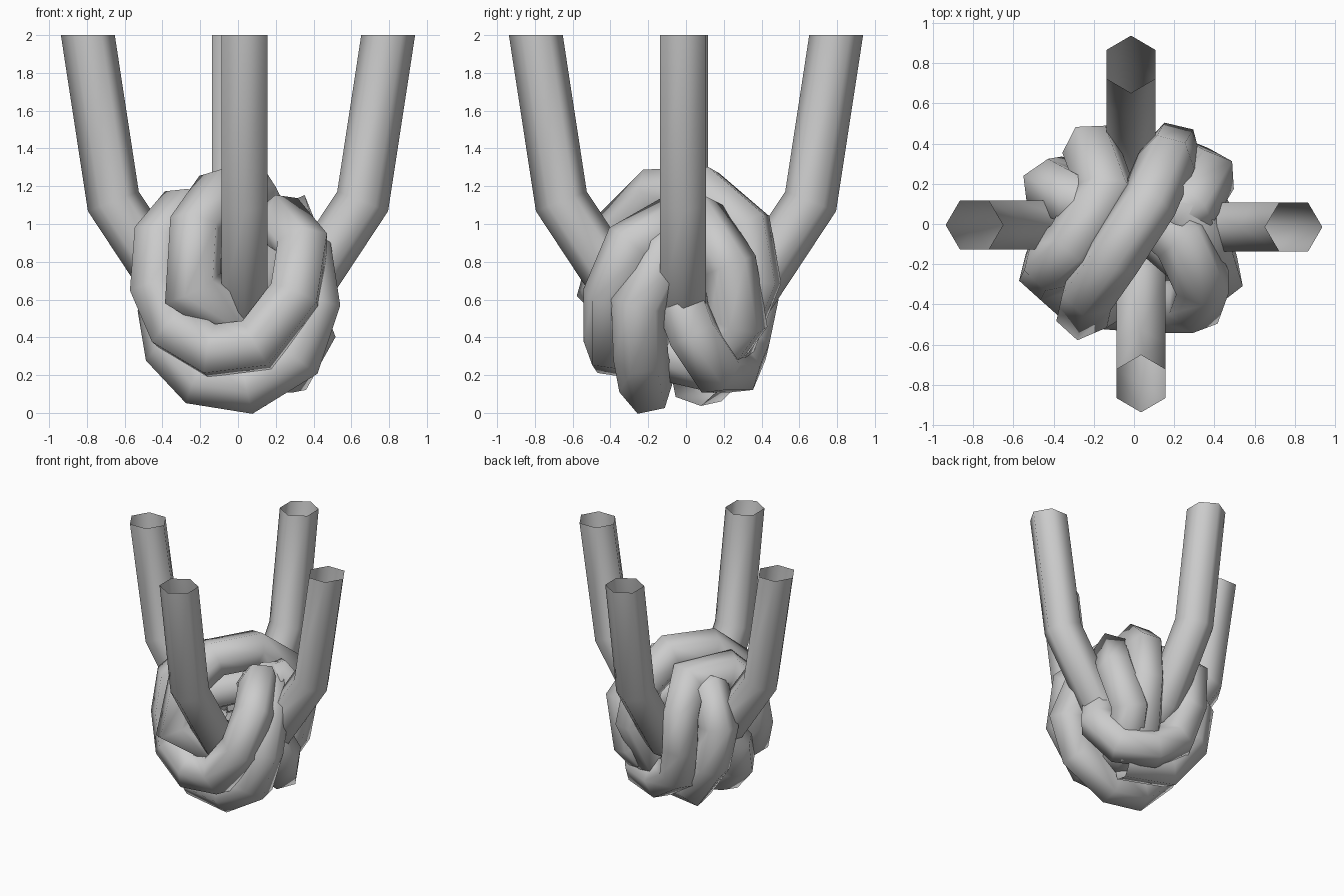
import bpy, math
from mathutils import Vector

SIDES = 6
RADIUS = 0.146


def tube(name, pts, side=None, flat_start=False, r=RADIUS):
    """Six-sided open rope swept along a mitred path."""
    pts = [Vector(p) for p in pts]
    dirs = [(b - a).normalized() for a, b in zip(pts, pts[1:])]
    ref = Vector(side) if side else pts[0] - Vector((0, 0, 0.65))
    u = (ref - dirs[0] * ref.dot(dirs[0])).normalized()
    v = dirs[0].cross(u)
    ring = [pts[0] + r * (math.cos(a) * u + math.sin(a) * v)
            for a in (2 * math.pi * k / SIDES for k in range(SIDES))]
    if flat_start:
        ring = [q + dirs[0] * ((pts[0].z - q.z) / dirs[0].z) for q in ring]
    verts, faces = list(ring), []
    for i, d in enumerate(dirs):
        # slide the ring along the segment until it meets the mitre plane
        n = (d + dirs[i + 1]).normalized() if i + 1 < len(dirs) else d
        ring = [q + d * ((pts[i + 1] - q).dot(n) / d.dot(n)) for q in ring]
        verts += ring
        for k in range(SIDES):
            j = (k + 1) % SIDES
            a, b = i * SIDES, (i + 1) * SIDES
            faces.append((a + k, a + j, b + j, b + k))
    me = bpy.data.meshes.new(name)
    me.from_pydata([tuple(q) for q in verts], [], faces)
    ob = bpy.data.objects.new(name, me)
    bpy.context.collection.objects.link(ob)
    me.shade_smooth()
    return ob


# four rope ends leaving the knot
for name, (dx, dy), (ox, oy) in (
        ("front_rope_end", (0, -1), (0.035, 0)),
        ("back_rope_end", (0, 1), (-0.015, 0)),
        ("left_rope_end", (-1, 0), (0, -0.005)),
        ("right_rope_end", (1, 0), (0, -0.015))):
    prof = [(0.795, 2.0), (0.66, 1.12), (0.33, 0.62), (0.1, 0.48)]
    tube(name, [(dx * d + ox, dy * d + oy, z) for d, z in prof],
         side=(dx, dy, 0), flat_start=True, r=0.141)

# strand running diagonally over the top
tube("top_strand", [(0.02, -0.26, 0.5), (-0.24, -0.42, 0.66),
                    (-0.22, -0.33, 0.98), (-0.1, -0.16, 1.15),
                    (0.07, 0.1, 1.16), (0.16, 0.31, 0.98),
                    (0.19, 0.36, 0.7), (0.12, 0.24, 0.4), (0, 0.05, 0.3)])

# long strand: round the back, over the left, then under the front
tube("wrapping_strand", [(0.3, -0.02, 0.58), (0.36, 0.04, 0.42),
                         (0.26, 0.16, 0.24), (0.04, 0.26, 0.24),
                         (-0.14, 0.31, 0.36), (-0.2, 0.36, 0.6),
                         (-0.21, 0.36, 0.86), (-0.14, 0.17, 1.03),
                         (-0.3, -0.1, 1.05), (-0.41, -0.2, 0.92),
                         (-0.43, -0.24, 0.66), (-0.34, -0.32, 0.45),
                         (-0.14, -0.38, 0.33), (0.1, -0.4, 0.36),
                         (0.3, -0.4, 0.62), (0.34, -0.29, 0.88),
                         (0.24, -0.08, 1.0), (0.1, 0.05, 0.88)])

# lowest loop, rising on the right
tube("bottom_strand", [(-0.2, 0.1, 0.8), (-0.38, -0.06, 0.52),
                       (-0.35, -0.13, 0.34), (-0.2, -0.21, 0.18),
                       (0.05, -0.21, 0.14), (0.31, -0.24, 0.3),
                       (0.4, -0.25, 0.57), (0.36, -0.12, 0.83),
                       (0.25, 0.06, 0.98), (0.08, 0.15, 0.88)])

# right rear strand
tube("right_back_strand", [(0.08, -0.05, 0.3), (0.18, 0.12, 0.26),
                           (0.27, 0.28, 0.48), (0.36, 0.23, 0.78),
                           (0.28, 0.1, 0.98), (0.1, 0.0, 0.9)])

# left rear strand
tube("left_back_strand", [(0.15, 0.05, 0.18), (-0.17, 0.14, 0.2),
                          (-0.35, 0.19, 0.44), (-0.41, 0.18, 0.74),
                          (-0.3, 0.12, 0.95), (-0.08, 0.05, 0.9)])

# hidden crossings that fill the middle of the knot
tube("inner_strand_a", [(0.26, -0.15, 0.88), (0.12, -0.03, 0.62),
                        (-0.22, 0.1, 0.4)])
tube("inner_strand_b", [(-0.2, -0.22, 0.85), (0.02, 0.02, 0.9),
                        (0.22, 0.2, 0.8)])
